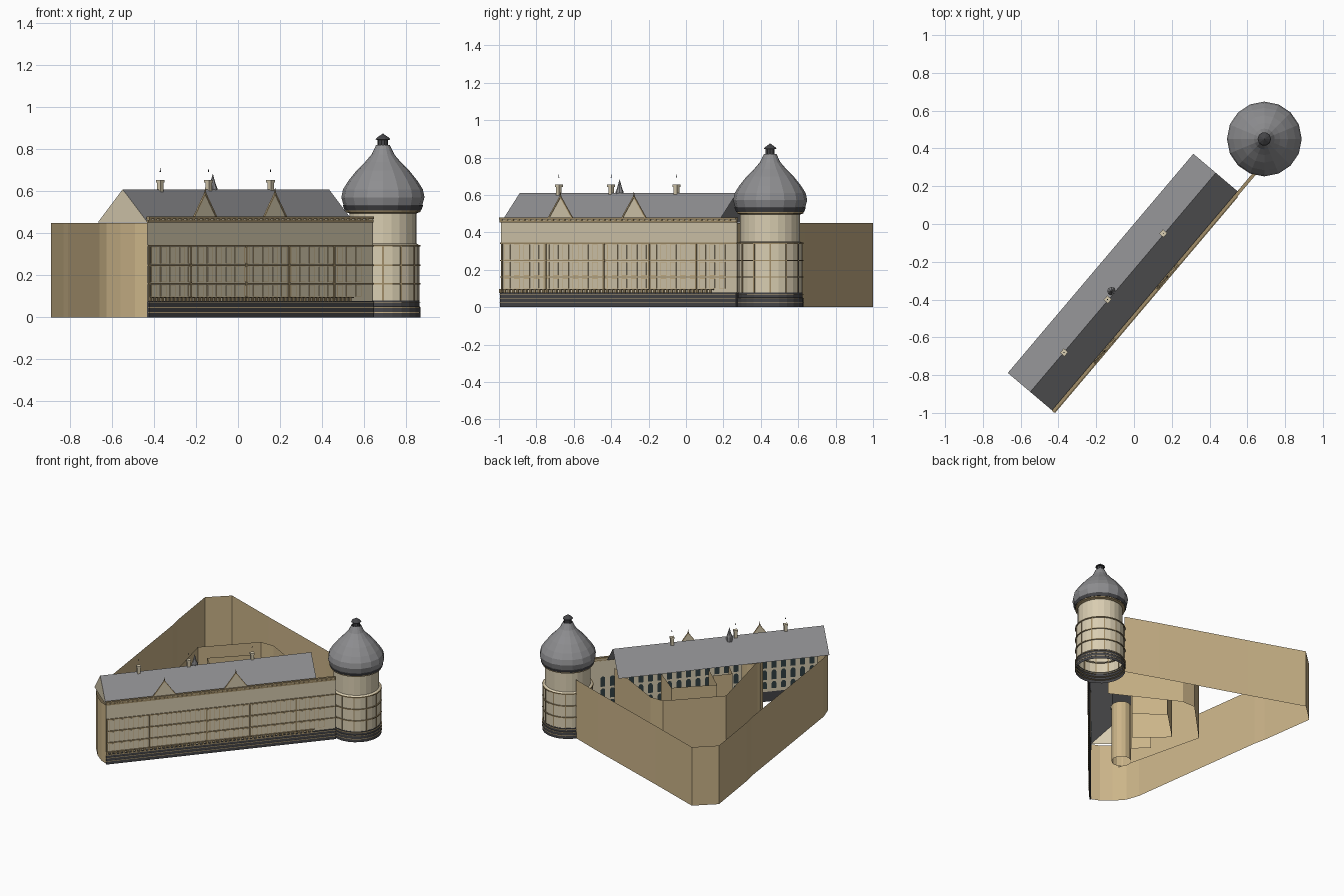
import bpy, bmesh, math
from mathutils import Matrix

if "Cube" in bpy.data.objects:
    bpy.data.objects.remove(bpy.data.objects["Cube"])


def mat(name, r, g, b):
    m = bpy.data.materials.new(name)
    m.diffuse_color = (r, g, b, 1)
    m.use_nodes = True
    m.node_tree.nodes["Principled BSDF"].inputs["Base Color"].default_value = m.diffuse_color
    return m


CREAM = mat("cream stone", .69, .61, .44)
TAN = mat("tan wall", .60, .46, .25)
TRIM = mat("brown trim", .36, .27, .14)
SLATE = mat("slate roof", .27, .27, .28)
DARK = mat("dark plinth", .06, .06, .065)
GLASS = mat("dark glass", .03, .05, .055)

# Local frame of the long front: x along it, -y outward, origin at its outer corner
A = math.atan2(1.26, 1.067)
F = Matrix.Translation((-.43, -.99, 0)) @ Matrix.Rotation(A, 4, 'Z')
L = 1.655
T = Matrix.Translation((.69, .45, 0))


def finish(name, bm, m, frame):
    me = bpy.data.meshes.new(name)
    bm.to_mesh(me)
    bm.free()
    for k in (m if isinstance(m, list) else [m]):
        me.materials.append(k)
    ob = bpy.data.objects.new(name, me)
    ob.matrix_world = frame
    bpy.context.collection.objects.link(ob)
    return ob


def boxes(name, items, m, frame=F):
    """items: (x0, x1, y0, y1, z0, z1), one object for all"""
    bm = bmesh.new()
    for x0, x1, y0, y1, z0, z1 in items:
        s = Matrix.Diagonal((x1 - x0, y1 - y0, z1 - z0, 1))
        c = Matrix.Translation(((x0 + x1) / 2, (y0 + y1) / 2, (z0 + z1) / 2))
        bmesh.ops.create_cube(bm, size=1, matrix=c @ s)
    return finish(name, bm, m, frame)


def sheet(name, pts, z0, z1, m, frame):
    """upright wall sheet following a plan line"""
    bm = bmesh.new()
    lo = [bm.verts.new((x, y, z0)) for x, y in pts]
    hi = [bm.verts.new((x, y, z1)) for x, y in pts]
    for i in range(len(pts) - 1):
        bm.faces.new((lo[i], lo[i + 1], hi[i + 1], hi[i]))
    return finish(name, bm, m, frame)


def lathe(name, prof, n, m, frame):
    bm = bmesh.new()
    rings = []
    for r, z in prof:
        rings.append([bm.verts.new((r * math.cos(2 * math.pi * i / n),
                                    r * math.sin(2 * math.pi * i / n), z)) for i in range(n)])
    for a, b in zip(rings, rings[1:]):
        for i in range(n):
            j = (i + 1) % n
            bm.faces.new((a[i], a[j], b[j], b[i]))
    bmesh.ops.remove_doubles(bm, verts=bm.verts, dist=1e-5)
    return finish(name, bm, m, frame)


# Outer perimeter wall, open at the top
outer = [(.55, .55), (.3, .64), (-.34, .857), (-.75, 1.0), (-.89, .87), (-.83, .45), (-.81, .36),
         (-.66, -.73), (-.625, -.83), (-.56, -.905), (-.49, -.96), (-.43, -.985)]
sheet("perimeter_wall", outer, 0, .45, TAN, Matrix())

# Courtyard walls and the stepped bays inside
yard = [(.45, .2), (.865, .77), (1.31, .74), (1.38, .66), (1.5, .13)]
sheet("courtyard_wall", yard, 0, .45, TAN, F)
sheet("courtyard_large_bay", [(.87, .3), (.88, .58), (1.2, .55), (1.21, .3)], 0, .45, TAN, F)
sheet("courtyard_small_bay", [(.72, .29), (.73, .43), (.87, .43)], 0, .45, TAN, F)
lathe("courtyard_stair_turret", [(.07, 0), (.07, .45)], 14, TAN,
      F @ Matrix.Translation((.54, .22, 0)))

# Long front wall, plinth, cornice
boxes("front_wall", [(0, L, 0, .004, .075, .455)], CREAM)
boxes("front_plinth", [(0, L, -.008, .004, 0, .078)], DARK)
boxes("plinth_stripes", [(0, L, -.011, -.006, z, z + .004) for z in (.022, .046, .068)], TAN)
boxes("cornice", [(-.002, L, -.007, .004, .452, .463), (-.002, L, -.012, .006, .468, .48)], TRIM)
boxes("cornice_band", [(0, L, -.004, .004, .463, .468)], CREAM)
boxes("cornice_blocks", [(i * .04, i * .04 + .015, -.01, 0, .463, .468) for i in range(41)], TRIM)
boxes("floor_bands", [(0, L, -.006, 0, z, z + .007) for z in (.158, .246, .338)], TRIM)
boxes("pilasters", [(s - .005, s + .005, -.006, 0, .08, .34) for s in (.01, .316, .724, 1.04, 1.37)], TRIM)

# Balustrade with small posts
boxes("balustrade_rail", [(0, 1.50, -.016, -.008, .092, .098)], TRIM)
boxes("balustrade_posts", [(i * .03, i * .03 + .014, -.015, -.008, .075, .093) for i in range(50)], TRIM)

# Windows: frame and pale pane outside, dark glass plate with arched head inside
rows = [(.1, .155), (.168, .243), (.256, .335)]
cols = [.045 + i * .0685 for i in range(23)]
boxes("window_frames", [(s - .021, s + .021, -.002, 0, a, b) for s in cols for a, b in rows], TAN)
boxes("window_panes", [(s - .017, s + .017, -.003, -.001, a + .003, b - .003)
                       for s in cols for a, b in rows], CREAM)
bm = bmesh.new()
for s in cols:
    for a, b in rows:
        w, y = .017, .0065
        arc = [(s + w * math.cos(t * math.pi / 6), b - w + w * math.sin(t * math.pi / 6)) for t in range(7)]
        bm.faces.new([bm.verts.new((x, y, z)) for x, z in [(s - w, a), (s + w, a)] + arc])
finish("inner_window_glass", bm, GLASS, F)

# Main pitched roof with a pale outer gable
R, W, E, H = 1.52, .312, .452, .61
bm = bmesh.new()
v = [bm.verts.new(p) for p in ((0, 0, E), (R, 0, E), (0, W / 2, H), (R, W / 2, H), (0, W, E), (R, W, E))]
bm.faces.new((v[0], v[1], v[3], v[2]))
bm.faces.new((v[2], v[3], v[5], v[4]))
bm.faces.new((v[0], v[2], v[4])).material_index = 1
finish("main_roof", bm, [SLATE, CREAM], F)

# Two flat gables standing on the cornice
for i, s in enumerate((.42, .935)):
    bm = bmesh.new()
    bm.faces.new([bm.verts.new(p) for p in ((s - .08, -.003, .478), (s + .08, -.003, .478), (s, -.003, .585))])
    finish(f"front_gable_{i}", bm, CREAM, F)
    bm = bmesh.new()
    for k in (-1, 1):
        q = [(s + k * .086, .478), (s, .597), (s, .585), (s + k * .077, .478)]
        f = bm.faces.new([bm.verts.new((x, -.007, z)) for x, z in q])
        ex = bmesh.ops.extrude_face_region(bm, geom=[f])
        bmesh.ops.translate(bm, vec=(0, .008, 0), verts=[p for p in ex["geom"] if isinstance(p, bmesh.types.BMVert)])
    bmesh.ops.recalc_face_normals(bm, faces=bm.faces)
    finish(f"gable_trim_{i}", bm, TAN, F)
    lathe(f"gable_finial_{i}", [(.006, .59), (.0, .62)], 6, TRIM, F @ Matrix.Translation((s, -.003, 0)))

# Chimneys on the ridge with rods above
for i, (x, y) in enumerate(((-.37, -.68), (-.14, -.40), (.155, -.05))):
    M = Matrix.Translation((x, y, 0)) @ Matrix.Rotation(A, 4, 'Z')
    boxes(f"chimney_{i}", [(-.011, .011, -.011, .011, .58, .645)], CREAM, M)
    boxes(f"chimney_cap_{i}", [(-.015, .015, -.015, .015, .643, .655)], CREAM, M)
    lathe(f"chimney_rod_{i}", [(0, .692), (.003, .694), (0, .712)], 6, DARK, M)

# Small ridge turret
lathe("ridge_turret", [(.022, .58), (.022, .615), (.014, .635), (0, .685)], 8, SLATE,
      Matrix.Translation((-.12, -.355, 0)))

# Round corner tower
N = 24
lathe("tower_plinth", [(.178, 0), (.178, .05), (.174, .052), (.174, .08), (.165, .08)], N, DARK, T)
for i, z in enumerate((.022, .046, .068)):
    lathe(f"tower_plinth_stripe_{i}", [(.17, z), (.18, z), (.18, z + .004), (.17, z + .004)], N, TAN, T)
lathe("tower_wall", [(.172, .075), (.172, .345), (.16, .352), (.16, .51)], N, CREAM, T)
for i, z in enumerate((.158, .246, .338)):
    lathe(f"tower_band_{i}", [(.165, z), (.179, z), (.179, z + .007), (.165, z + .007)], N, TRIM, T)
lathe("tower_cornice", [(.158, .495), (.178, .502), (.178, .51), (.158, .512)], N, TRIM, T)
bm = bmesh.new()
for i in range(12):
    rot = Matrix.Rotation(math.radians(30 * i), 4, 'Z')
    m = rot @ Matrix.Translation((.171, 0, .21)) @ Matrix.Diagonal((.008, .008, .26, 1))
    bmesh.ops.create_cube(bm, size=1, matrix=m)
finish("tower_posts", bm, TRIM, T)

# Tower dome, eave ring and lantern
lathe("tower_eave", [(.16, .508), (.182, .51), (.19, .53), (.19, .535)], 16, DARK, T)
lathe("tower_dome", [(.186, .53), (.198, .572), (.190, .61), (.165, .65), (.125, .70), (.085, .74),
                     (.055, .775), (.033, .82)], 16, SLATE, T)
lathe("tower_lantern", [(.025, .81), (.025, .845), (.036, .847), (.03, .855), (0, .876)], 10, DARK, T)
